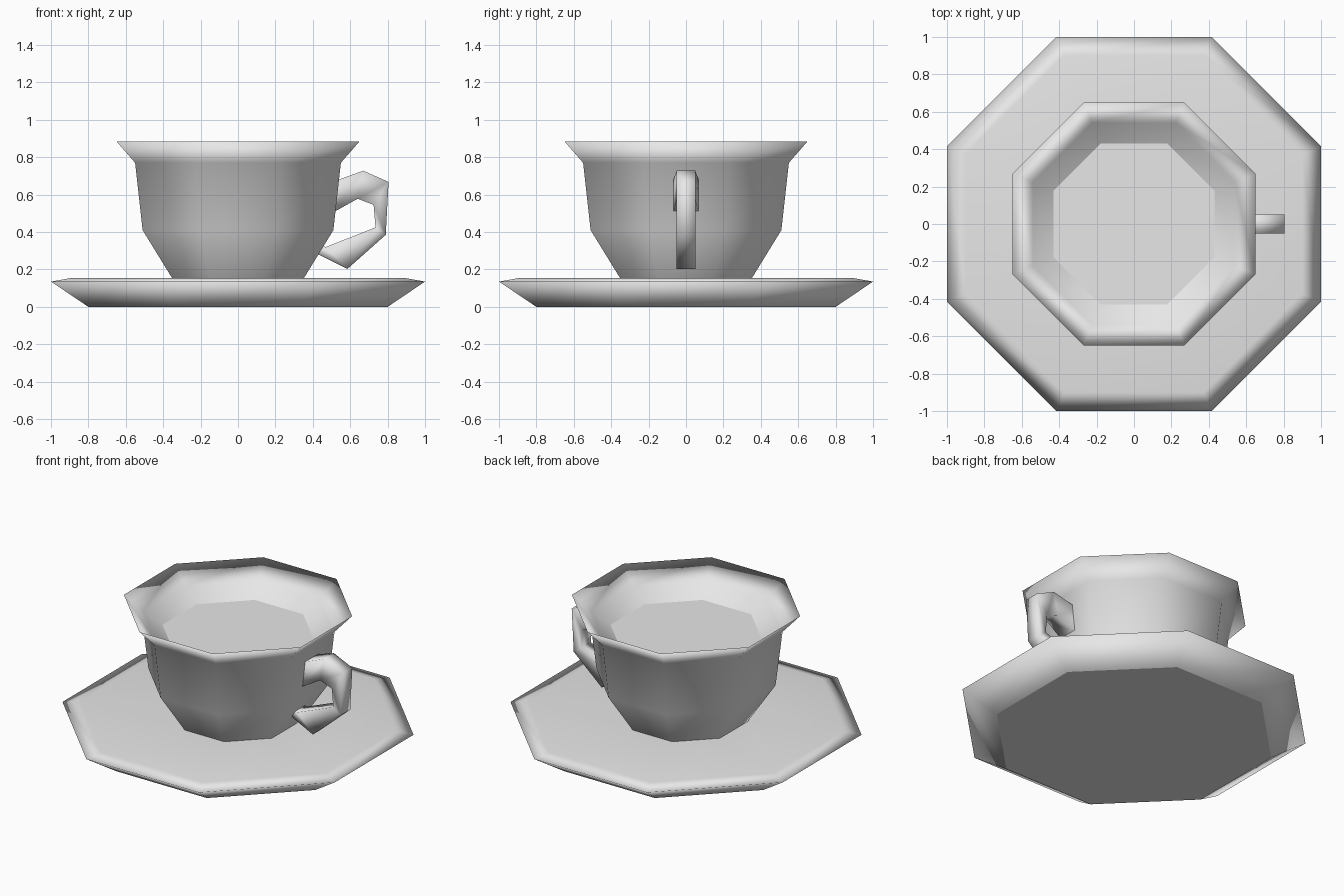
import bpy
import bmesh
from math import cos, sin, pi
from mathutils import Vector

if "Cube" in bpy.data.objects:
    bpy.data.objects.remove(bpy.data.objects["Cube"], do_unlink=True)

SIDES = 8

# One plain grey glaze for everything
glaze = bpy.data.materials.new("light grey glaze")
glaze.use_nodes = True
GREY = (0.8, 0.8, 0.8, 1)
glaze.diffuse_color = GREY
glaze.node_tree.nodes["Principled BSDF"].inputs["Base Color"].default_value = GREY


def octagon(bm, apothem, z):
    """Ring of vertices with flat sides facing the axes."""
    radius = apothem / cos(pi / SIDES)
    angles = [(i + 0.5) * 2 * pi / SIDES for i in range(SIDES)]
    return [bm.verts.new((radius * cos(a), radius * sin(a), z)) for a in angles]


def loft(name, make_rings, flat_caps=True):
    """Skin consecutive rings smoothly, then close both ends."""
    bm = bmesh.new()
    rings = make_rings(bm)
    for low, high in zip(rings, rings[1:]):
        n = len(low)
        for i in range(n):
            j = (i + 1) % n
            bm.faces.new((low[i], low[j], high[j], high[i])).smooth = True
    for ring in (rings[0], rings[-1]):
        bm.faces.new(ring).smooth = not flat_caps
    bmesh.ops.recalc_face_normals(bm, faces=bm.faces)
    mesh = bpy.data.meshes.new(name)
    bm.to_mesh(mesh)
    bm.free()
    mesh.materials.append(glaze)
    obj = bpy.data.objects.new(name, mesh)
    bpy.context.collection.objects.link(obj)
    return obj


def turned(name, profile):
    return loft(name, lambda bm: [octagon(bm, r, z) for r, z in profile])


# Saucer: flat base, flared side, softly rounded rim, flat top
turned("saucer", [(0.80, 0), (1.0, 0.135), (0.90, 0.153), (0.35, 0.153)])

# Cup: outer wall up to the flared lip, then inside down to the drink level
turned("cup", [(0.35, 0.15), (0.51, 0.41), (0.55, 0.77), (0.65, 0.885),
               (0.54, 0.785), (0.43, 0.71)])

# Handle: outer point, inner point and half width for each section (x, z)
sections = [
    ((0.51, 0.67), (0.50, 0.50), 0.07),
    ((0.67, 0.728), (0.64, 0.578), 0.05),
    ((0.805, 0.668), (0.725, 0.545), 0.05),
    ((0.79, 0.385), (0.735, 0.425), 0.05),
    ((0.585, 0.203), (0.47, 0.32), 0.05),
    ((0.42, 0.285), (0.44, 0.33), 0.05),
]


def handle_rings(bm):
    rings = []
    for outer, inner, half in sections:
        corners = [(outer, -half), (outer, half), (inner, half), (inner, -half)]
        rings.append([bm.verts.new(Vector((p[0], y, p[1]))) for p, y in corners])
    return rings


loft("handle", handle_rings)
